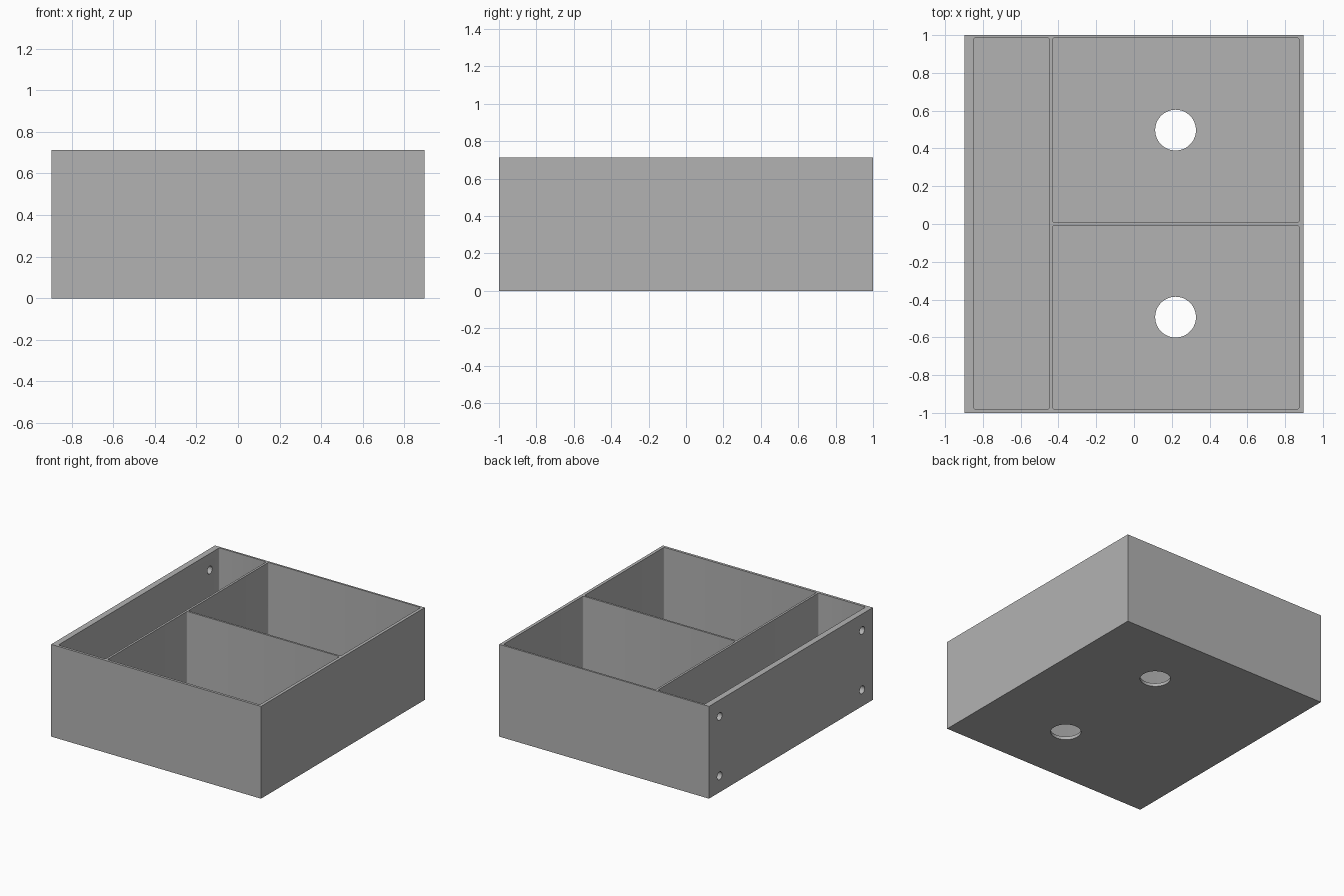
import bpy
import math

if "Cube" in bpy.data.objects:
    bpy.data.objects.remove(bpy.data.objects["Cube"])

H = 0.713       # tray height
FLOOR = 0.025   # floor thickness

grey = bpy.data.materials.new("plain grey")
grey.diffuse_color = (0.45, 0.45, 0.45, 1)
grey.use_nodes = True
grey.node_tree.nodes["Principled BSDF"].inputs["Base Color"].default_value = grey.diffuse_color


def block(name, x0, x1, y0, y1, z0, z1):
    bpy.ops.mesh.primitive_cube_add(size=1, location=((x0 + x1) / 2, (y0 + y1) / 2, (z0 + z1) / 2))
    ob = bpy.context.object
    ob.name = name
    ob.scale = (x1 - x0, y1 - y0, z1 - z0)
    bpy.ops.object.transform_apply(location=True, rotation=True, scale=True)
    return ob


def drill(name, loc, radius, depth, rot=(0, 0, 0)):
    bpy.ops.mesh.primitive_cylinder_add(vertices=48, radius=radius, depth=depth, location=loc, rotation=rot)
    ob = bpy.context.object
    ob.name = name
    return ob


def cut(target, cutter):
    mod = target.modifiers.new(cutter.name, 'BOOLEAN')
    mod.operation = 'DIFFERENCE'
    mod.solver = 'EXACT'
    mod.object = cutter
    bpy.context.view_layer.objects.active = target
    bpy.ops.object.modifier_apply(modifier=mod.name)
    bpy.data.objects.remove(cutter, do_unlink=True)


# Solid outer body
tray = block("divided_tray", -0.897, 0.897, -1, 1, 0, H)
tray.data.materials.append(grey)

# Three compartments with slightly rounded upright corners
pockets = [(-0.85, -0.447, -0.98, 0.985),
           (-0.43, 0.873, 0.008, 0.985),
           (-0.43, 0.873, -0.98, -0.007)]
for x0, x1, y0, y1 in pockets:
    p = block("compartment_cutter", x0, x1, y0, y1, FLOOR, H + 0.1)
    weight = p.data.attributes.new("bevel_weight_edge", 'FLOAT', 'EDGE')
    for e in p.data.edges:
        a, b = (p.data.vertices[i].co for i in e.vertices)
        weight.data[e.index].value = 1.0 if abs(a.z - b.z) > 0.1 else 0.0
    bev = p.modifiers.new("round", 'BEVEL')
    bev.limit_method = 'WEIGHT'
    bev.width = 0.01
    bev.segments = 4
    cut(tray, p)

# Floor holes in the two large compartments
for y in (0.497, -0.493):
    cut(tray, drill("floor_hole_cutter", (0.22, y, 0), 0.108, 0.2))

# Screw holes through the thick side wall
for y in (-0.87, 0.87):
    for z in (0.127, H - 0.127):
        cut(tray, drill("screw_hole_cutter", (-0.88, y, z), 0.03, 0.2, (0, math.pi / 2, 0)))

# Smooth round walls, sharp edges kept
bpy.ops.object.select_all(action='DESELECT')
tray.select_set(True)
bpy.context.view_layer.objects.active = tray
bpy.ops.object.shade_smooth_by_angle(angle=math.radians(30))
